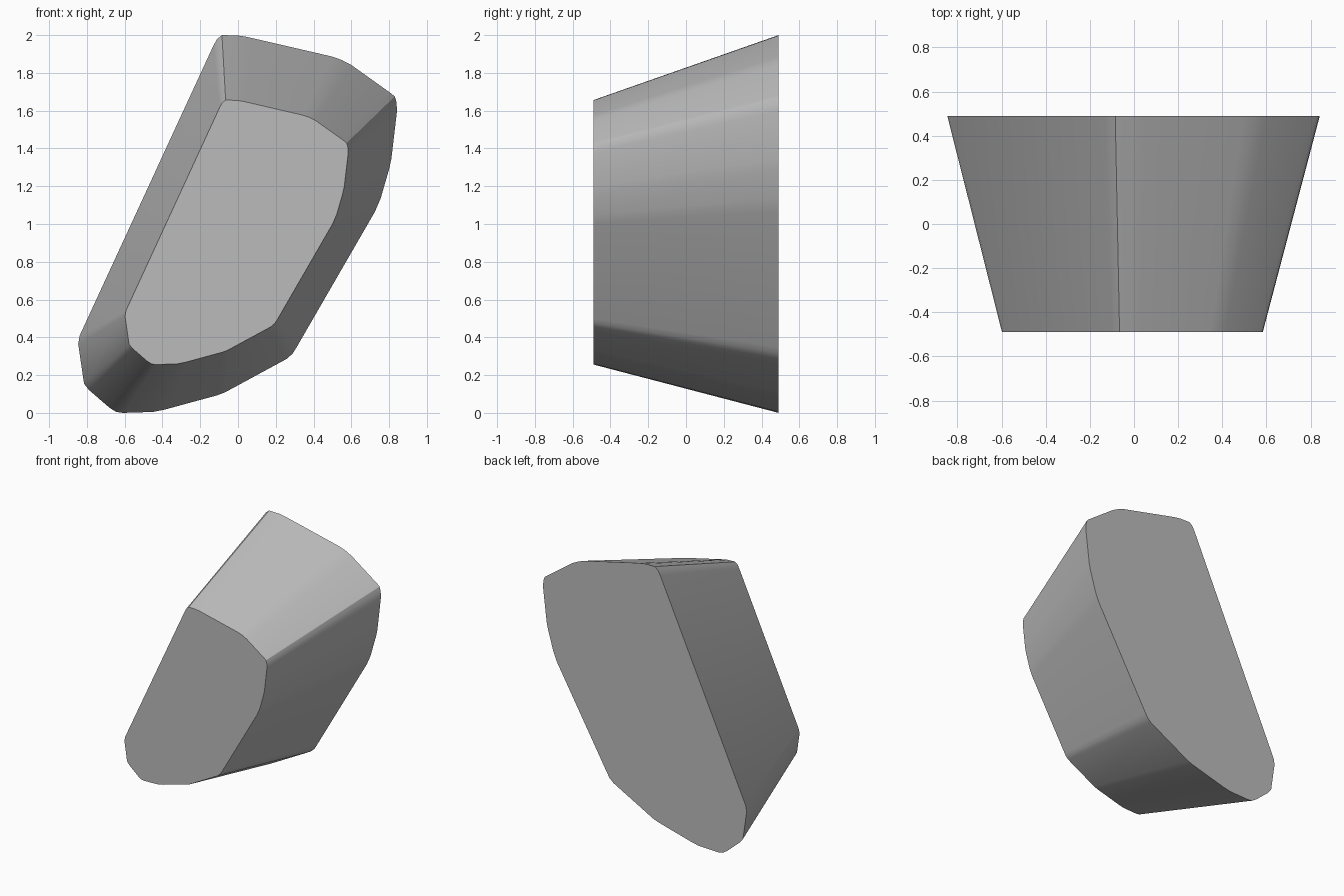
import bpy, bmesh, math

if "Cube" in bpy.data.objects:
    bpy.data.objects.remove(bpy.data.objects["Cube"])

# Outline of the large back face (x, z)
OUTLINE = [
    (-0.085, 2.0), (0.0, 1.998), (0.05, 1.99), (0.50, 1.886), (0.55, 1.868),
    (0.60, 1.842), (0.81, 1.692), (0.83, 1.675), (0.839, 1.645), (0.842, 1.60),
    (0.812, 1.345), (0.80, 1.29), (0.755, 1.135), (0.725, 1.065),
    (0.31, 0.347), (0.29, 0.315), (0.26, 0.287), (-0.07, 0.108), (-0.11, 0.093),
    (-0.39, 0.017), (-0.45, 0.005), (-0.61, 0.0), (-0.645, 0.005), (-0.68, 0.027),
    (-0.79, 0.122), (-0.815, 0.154), (-0.846, 0.365), (-0.838, 0.41),
    (-0.13, 1.945), (-0.11, 1.98),
]
HALF_DEPTH = 0.49

grey = bpy.data.materials.new("stone_grey")
grey.diffuse_color = (0.50, 0.50, 0.50, 1)
grey.use_nodes = True
grey.node_tree.nodes["Principled BSDF"].inputs["Base Color"].default_value = grey.diffuse_color

# Tapered block: the front face is the back outline shrunk to 70 percent
bm = bmesh.new()
back = [bm.verts.new((x, HALF_DEPTH, z)) for x, z in OUTLINE]
front = [bm.verts.new((0.7 * x - 0.006, -HALF_DEPTH, 0.7 * z + 0.256)) for x, z in OUTLINE]
n = len(OUTLINE)
bm.faces.new(back)
bm.faces.new(front)
for i in range(n):
    j = (i + 1) % n
    bm.faces.new((back[i], back[j], front[j], front[i]))
bmesh.ops.recalc_face_normals(bm, faces=bm.faces)
mesh = bpy.data.meshes.new("tapered_block")
bm.to_mesh(mesh)
bm.free()
mesh.materials.append(grey)
block = bpy.data.objects.new("tapered_block", mesh)
bpy.context.collection.objects.link(block)

# Smooth sides with crisp rims
bpy.context.view_layer.objects.active = block
block.select_set(True)
bpy.ops.object.shade_smooth_by_angle(angle=math.radians(30))
